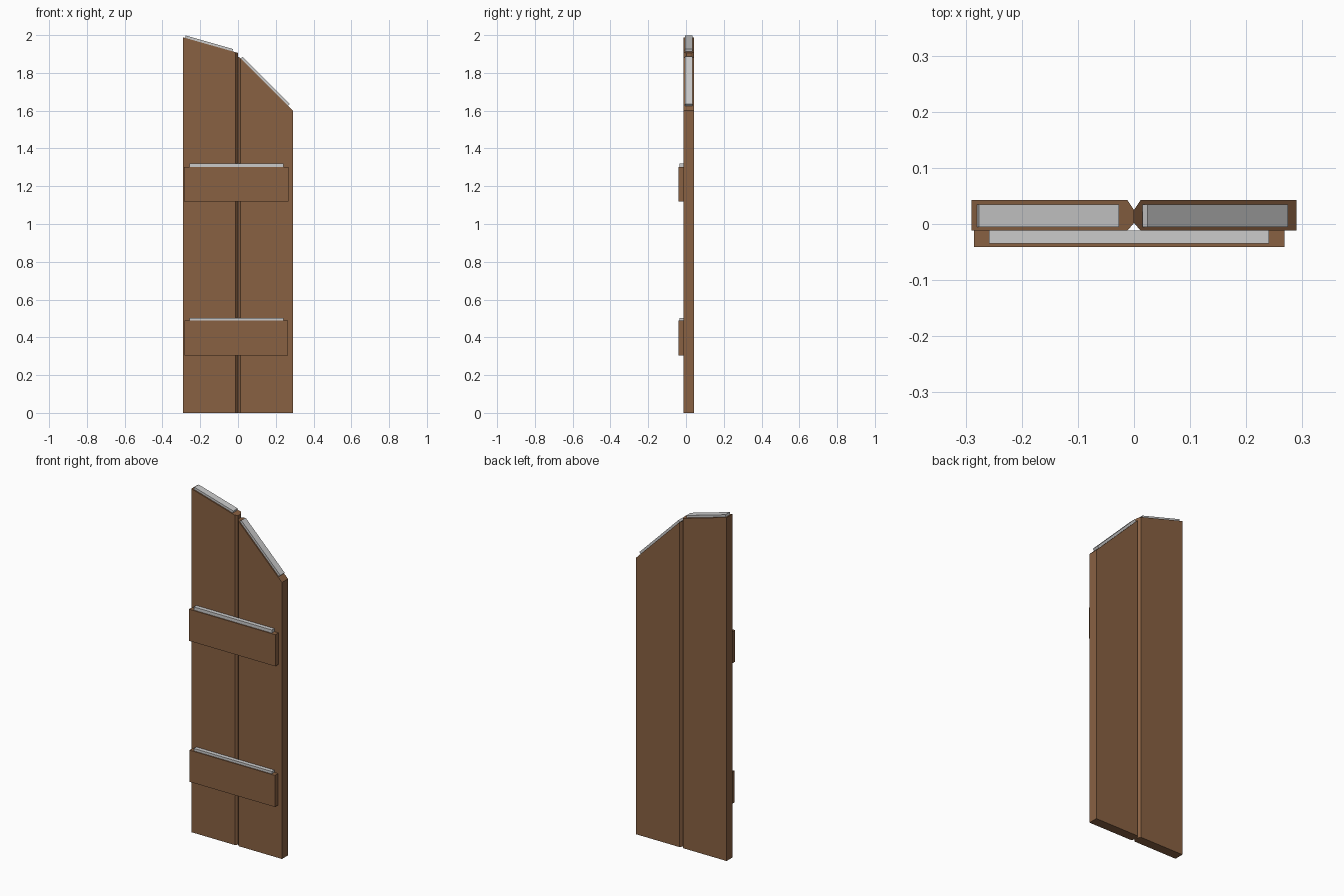
import bpy
from mathutils import Vector

if "Cube" in bpy.data.objects:
    bpy.data.objects.remove(bpy.data.objects["Cube"])

wood = bpy.data.materials.new("wood")
wood.diffuse_color = (0.25, 0.12, 0.055, 1)
wood.use_nodes = True
wood.node_tree.nodes["Principled BSDF"].inputs["Base Color"].default_value = wood.diffuse_color


def prism(name, bottom, top, mat=None):
    """Closed solid between two matching polygon rings."""
    n = len(bottom)
    faces = [tuple(range(n))[::-1], tuple(range(n, 2 * n))]
    faces += [(i, (i + 1) % n, (i + 1) % n + n, i + n) for i in range(n)]
    me = bpy.data.meshes.new(name)
    me.from_pydata(bottom + top, [], faces)
    ob = bpy.data.objects.new(name, me)
    bpy.context.collection.objects.link(ob)
    if mat:
        me.materials.append(mat)
    return ob


def box_ring(x0, x1, y0, y1):
    return [(x0, y0), (x1, y0), (x1, y1), (x0, y1)]


def box(name, x0, x1, y0, y1, z0, z1, mat=None):
    ring = box_ring(x0, x1, y0, y1)
    return prism(name, [(x, y, z0) for x, y in ring], [(x, y, z1) for x, y in ring], mat)


# plank section with a tongue meeting the neighbour at x = 0
section = [(-0.29, -0.012), (-0.012, -0.012), (0, 0.002),
           (0, 0.025), (-0.012, 0.043), (-0.29, 0.043)]

# each side: mirror sign, height at the seam edge, slope, snow base x range
for name, s, z_seam, slope, sx0, sx1 in (
        ("left", 1, 1.909, -0.285, -0.280, -0.030),
        ("right", -1, 1.880, -1.007, 0.015, 0.265)):

    def top_z(x):
        return z_seam + slope * (x + s * 0.012)

    # plank with slanted top
    ring = [(s * x, y) for x, y in section]
    if s < 0:
        ring.reverse()
    prism(name + "_plank", [(x, y, 0) for x, y in ring],
          [(x, y, min(top_z(x), z_seam + 0.08)) if s > 0 else
           (x, y, min(top_z(x), z_seam + 0.005)) for x, y in ring], wood)

    # snow strip lying on the slanted top
    up = Vector((-slope, 0, 1)).normalized() * 0.013
    base = [Vector((x, y, top_z(x))) for x, y in box_ring(sx0, sx1, -0.005, 0.035)]
    prism(name + "_snow", base, [p + up for p in base])

# cross battens with snow on top
for name, x0, x1, z0, z1, snow in (
        ("upper", -0.285, 0.268, 1.12, 1.303, 0.018),
        ("lower", -0.282, 0.265, 0.305, 0.488, 0.014)):
    box(name + "_batten", x0, x1, -0.041, -0.012, z0, z1, wood)
    box(name + "_batten_snow", -0.258, 0.241, -0.035, -0.012, z1, z1 + snow)
